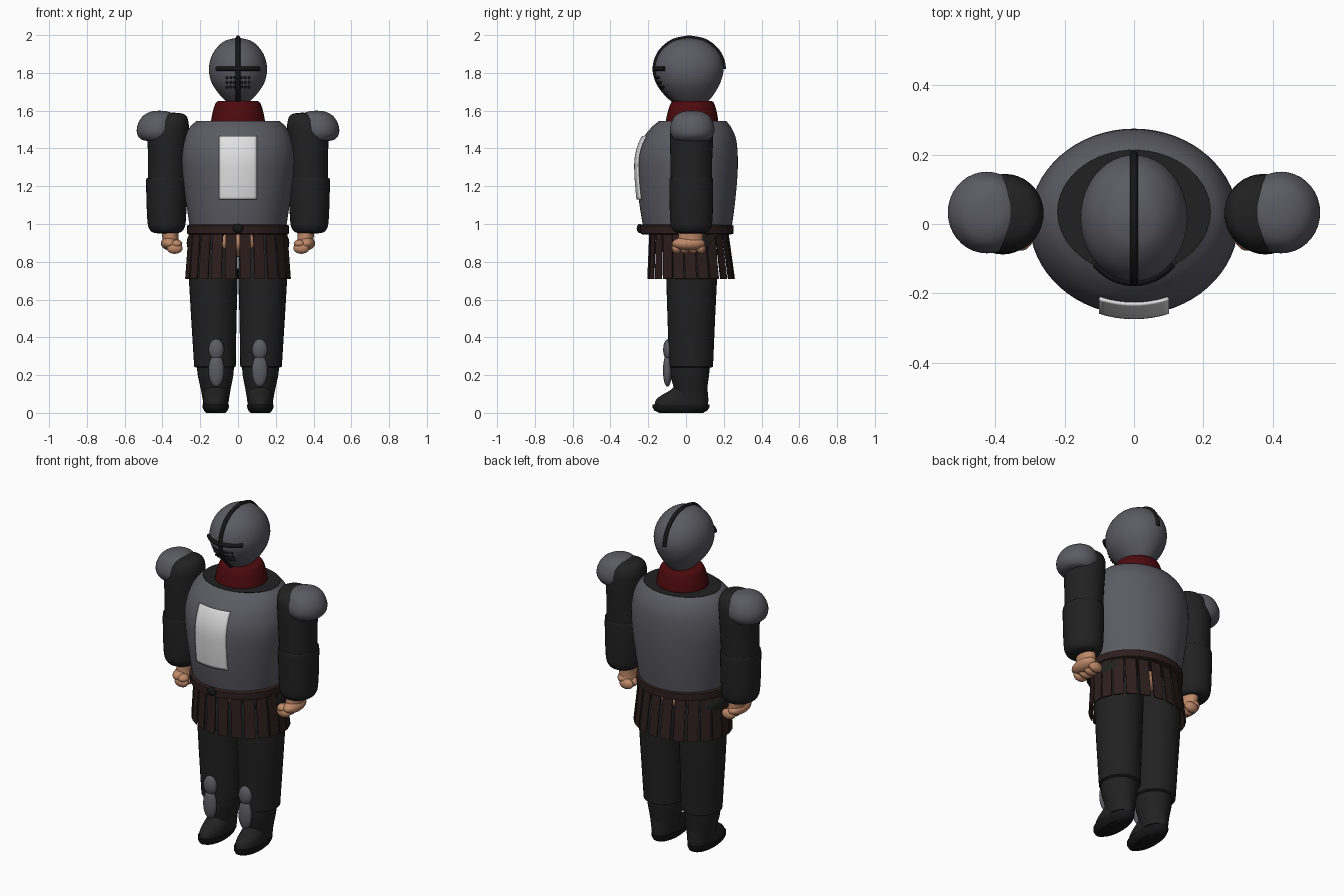
import bpy, bmesh, math
from mathutils import Vector, Matrix

cube = bpy.data.objects.get("Cube")
if cube:
    bpy.data.objects.remove(cube, do_unlink=True)


def material(name, r, g, b):
    m = bpy.data.materials.new(name)
    m.use_nodes = True
    m.diffuse_color = (r, g, b, 1)
    m.node_tree.nodes["Principled BSDF"].inputs["Base Color"].default_value = (r, g, b, 1)
    return m


STEEL = material("steel grey", 0.105, 0.105, 0.125)
CLOTH = material("dark cloth", 0.015, 0.015, 0.015)
BLACK = material("black trim", 0.008, 0.008, 0.009)
RED = material("dark red", 0.075, 0.003, 0.004)
LEATHER = material("brown leather", 0.026, 0.013, 0.012)
SKIN = material("skin", 0.52, 0.25, 0.14)
WHITE = material("pale plate", 0.75, 0.75, 0.75)


def finish(name, bm, mat, angle=40):
    bmesh.ops.remove_doubles(bm, verts=bm.verts, dist=0.0002)
    bmesh.ops.recalc_face_normals(bm, faces=bm.faces)
    mesh = bpy.data.meshes.new(name)
    bm.to_mesh(mesh)
    bm.free()
    mesh.materials.append(mat)
    ob = bpy.data.objects.new(name, mesh)
    bpy.context.collection.objects.link(ob)
    bpy.ops.object.select_all(action='DESELECT')
    ob.select_set(True)
    bpy.context.view_layer.objects.active = ob
    bpy.ops.object.shade_smooth_by_angle(angle=math.radians(angle))
    return ob


def smooth_rings(rings, steps=5):
    """Run a smooth curve through rings of (z, cx, cy, rx, ry)."""
    out = []
    for i in range(len(rings) - 1):
        p0, p1 = rings[max(i - 1, 0)], rings[i]
        p2, p3 = rings[i + 1], rings[min(i + 2, len(rings) - 1)]
        for k in range(steps):
            t = k / steps
            out.append(tuple(
                b + 0.5 * t * (c - a + t * (2*a - 5*b + 4*c - d + t * (3*(b - c) + d - a)))
                for a, b, c, d in zip(p0, p1, p2, p3)))
    return out + [rings[-1]]


def loft(name, rings, mat, steps=5, caps=True, segs=48):
    bm = bmesh.new()
    loops = []
    for z, cx, cy, rx, ry in (smooth_rings(rings, steps) if steps > 1 else rings):
        loops.append([bm.verts.new((cx + max(rx, 0) * math.cos(a), cy + max(ry, 0) * math.sin(a), z))
                      for a in (math.tau * i / segs for i in range(segs))])
    for lo, hi in zip(loops, loops[1:]):
        for i in range(segs):
            j = (i + 1) % segs
            bm.faces.new((lo[i], lo[j], hi[j], hi[i]))
    if caps:
        bm.faces.new(loops[0])
        bm.faces.new(loops[-1])
    return finish(name, bm, mat)


def ball(bm, centre, size, segs=24):
    bmesh.ops.create_uvsphere(bm, u_segments=segs, v_segments=segs // 2, radius=1,
                              matrix=Matrix.Translation(centre) @ Matrix.Diagonal((*size, 1)))


def balls(name, items, mat, segs=24):
    bm = bmesh.new()
    for centre, size in items:
        ball(bm, centre, size, segs)
    return finish(name, bm, mat, 80)


def tube(name, points, radius, mat):
    data = bpy.data.curves.new(name, 'CURVE')
    data.dimensions = '3D'
    data.bevel_depth = radius
    data.bevel_resolution = 2
    data.use_fill_caps = True
    line = data.splines.new('POLY')
    line.points.add(len(points) - 1)
    for p, co in zip(line.points, points):
        p.co = (*co, 1)
    data.materials.append(mat)
    ob = bpy.data.objects.new(name, data)
    bpy.context.collection.objects.link(ob)


# Helmet with crest, eye bar and breathing holes
HEAD = [(1.62, 0, .03, .03, .05), (1.66, 0, .027, .075, .10), (1.71, 0, .02, .117, .142),
        (1.76, 0, .017, .144, .169), (1.82, 0, .017, .154, .182), (1.88, 0, .017, .143, .170),
        (1.93, 0, .017, .115, .137), (1.97, 0, .017, .068, .080), (1.987, 0, .017, 0, 0)]
loft("helmet", HEAD, STEEL)
fine = smooth_rings(HEAD)
front = [(0, r[2] - r[4], r[0]) for r in fine if r[0] > 1.64]
back = [(0, r[2] + r[4], r[0]) for r in fine if r[0] > 1.81][:-1]
tube("helmet_crest", front + back[::-1], .012, BLACK)
tube("visor_bar", [(.157 * math.sin(a), .017 - .184 * math.cos(a), 1.822)
                   for a in (math.radians(d) for d in range(-45, 46, 5))], .012, BLACK)
holes = []
for z in (1.775, 1.75, 1.725):
    _, _, cy, rx, ry = min(fine, key=lambda r: abs(r[0] - z))
    for x in (-.058, -.038, -.02, .02, .038, .058):
        holes.append(((x, cy - ry * math.sqrt(1 - (x / rx) ** 2), z), (.008, .006, .008)))
balls("breathing_holes", holes, BLACK, 10)

# Collar
loft("collar", [(1.50, 0, .03, .145, .14), (1.55, 0, .032, .142, .138), (1.60, 0, .033, .132, .128),
                (1.635, 0, .034, .12, .116), (1.65, 0, .034, .105, .103), (1.65, 0, .034, .06, .06)], RED)

# Breastplate and the dark lining inside its neck opening
CHEST = [(.97, 0, .008, .253, .232), (1.10, 0, .006, .273, .252), (1.25, 0, .006, .294, .266),
         (1.36, 0, .008, .301, .266), (1.45, 0, .018, .286, .247), (1.51, 0, .028, .257, .212),
         (1.545, 0, .035, .22, .178)]
loft("breastplate", CHEST, STEEL, caps=False, segs=64)
loft("neck_lining", [(1.546, 0, .035, .22, .178), (1.535, 0, .035, .205, .168),
                     (1.51, 0, .035, .20, .165), (1.51, 0, .035, .05, .05)], CLOTH, steps=1)

# Pale chest panel following the breastplate
bm = bmesh.new()
rows = []
for z, _, cy, rx, ry in [r for r in smooth_rings(CHEST, 10) if 1.115 < r[0] < 1.468]:
    xs = [-.1 + .2 * i / 12 for i in range(13)]
    rows.append([bm.verts.new((x, cy - (ry + .008) * math.sqrt(1 - (x / rx) ** 2), z)) for x in xs])
for lo, hi in zip(rows, rows[1:]):
    for i in range(12):
        bm.faces.new((lo[i], lo[i + 1], hi[i + 1], hi[i]))
panel = finish("chest_panel", bm, WHITE)
solid = panel.modifiers.new("thickness", 'SOLIDIFY')
solid.thickness = .009
solid.offset = 0

# Belt, buckle and the body below it
loft("belt", [(.945, 0, .005, .262, .235), (.95, 0, .005, .27, .247), (.99, 0, .005, .27, .247),
              (.998, 0, .005, .256, .235)], LEATHER, steps=1)
balls("belt_buckle", [((0, -.245, .977), (.028, .016, .024))], BLACK)
balls("pelvis", [((0, .025, .90), (.13, .145, .075))], SKIN)

# Hanging leather strips around the waist
bm = bmesh.new()
COUNT = 22
for i in range(COUNT):
    a = math.tau * (i + .5) / COUNT + math.pi / 2
    top = Vector((.258 * math.cos(a), .015 + .205 * math.sin(a), .96))
    low = Vector((.277 * math.cos(a), .027 + .228 * math.sin(a), .71))
    along = Vector((-.27 * math.sin(a), .22 * math.cos(a), 0)).normalized()
    down = (low - top).normalized()
    out = along.cross(down).normalized()
    m = Matrix((along, down, out)).transposed().to_4x4()
    m.translation = (top + low) / 2
    bmesh.ops.create_cube(bm, size=1, matrix=m @ Matrix.Diagonal((.058, (low - top).length, .006, 1)))
finish("skirt_strips", bm, LEATHER, 30)

# Limbs, mirrored left and right
for side, s in (("left", 1), ("right", -1)):
    def limb(part, rings, mat, steps=5):
        loft(f"{side}_{part}", [(z, s * x, y, rx, ry) for z, x, y, rx, ry in rings], mat, steps, segs=36)

    def blobs(part, items, mat):
        balls(f"{side}_{part}", [((s * c[0], c[1], c[2]), r) for c, r in items], mat)

    # Arms
    limb("upper_arm", [(1.20, .376, .028, .10, .108), (1.35, .373, .028, .103, .111),
                       (1.47, .370, .03, .108, .114), (1.54, .358, .03, .096, .104),
                       (1.58, .345, .03, .062, .066), (1.59, .34, .03, 0, 0)], CLOTH)
    limb("sleeve", [(.95, .378, .028, 0, 0), (.953, .378, .028, .065, .075), (.975, .378, .028, .092, .102),
                    (1.02, .378, .028, .102, .112), (1.14, .378, .028, .107, .115),
                    (1.235, .378, .028, .108, .115), (1.24, .378, .028, .10, .108)], CLOTH)
    limb("shoulder_guard", [(1.438, .425, .033, 0, 0), (1.442, .425, .033, .07, .08),
                            (1.46, .425, .033, .10, .105), (1.49, .424, .033, .112, .117),
                            (1.53, .422, .033, .108, .113), (1.572, .418, .033, .085, .092),
                            (1.595, .415, .033, .045, .05), (1.60, .415, .033, 0, 0)], STEEL)

    # Fists: wrist, palm, four curled fingers and a thumb
    limb("wrist", [(.89, .355, .022, .045, .07), (.93, .358, .025, .043, .065),
                   (.98, .362, .028, .045, .065)], SKIN)
    fingers = [((.335, -.05 + .043 * i, .872), (.042, .025, .03)) for i in range(4)]
    blobs("fist", fingers + [((.362, .014, .897), (.046, .088, .036)),
                             ((.325, -.045, .895), (.03, .032, .022))], SKIN)

    # Legs
    blobs("hip", [((.15, .028, .90), (.122, .135, .10))], CLOTH)
    limb("trouser", [(.24, .122, .027, .100, .108), (.245, .122, .027, .110, .116),
                     (.50, .128, .028, .120, .126), (.72, .131, .03, .130, .135),
                     (.86, .132, .03, .13, .135), (.90, .135, .03, .10, .105)], CLOTH, 1)
    limb("shin", [(.05, .117, .03, .066, .082), (.12, .118, .025, .078, .087),
                  (.20, .119, .02, .094, .102), (.27, .12, .022, .100, .107)], CLOTH)
    blobs("leg_guard", [((.115, -.095, .335), (.041, .026, .056)),
                        ((.115, -.098, .225), (.042, .024, .087))], STEEL)

    # Boots
    limb("boot_sole", [(0, .118, -.025, .05, .115), (.012, .118, -.027, .062, .14),
                       (.03, .118, -.027, .07, .151), (.045, .118, -.027, .07, .151)], BLACK, 1)
    limb("boot", [(.04, .118, -.025, .066, .142), (.07, .118, -.02, .066, .138),
                  (.095, .118, -.005, .064, .122), (.118, .118, .014, .064, .10),
                  (.145, .118, .027, .068, .083)], CLOTH)
